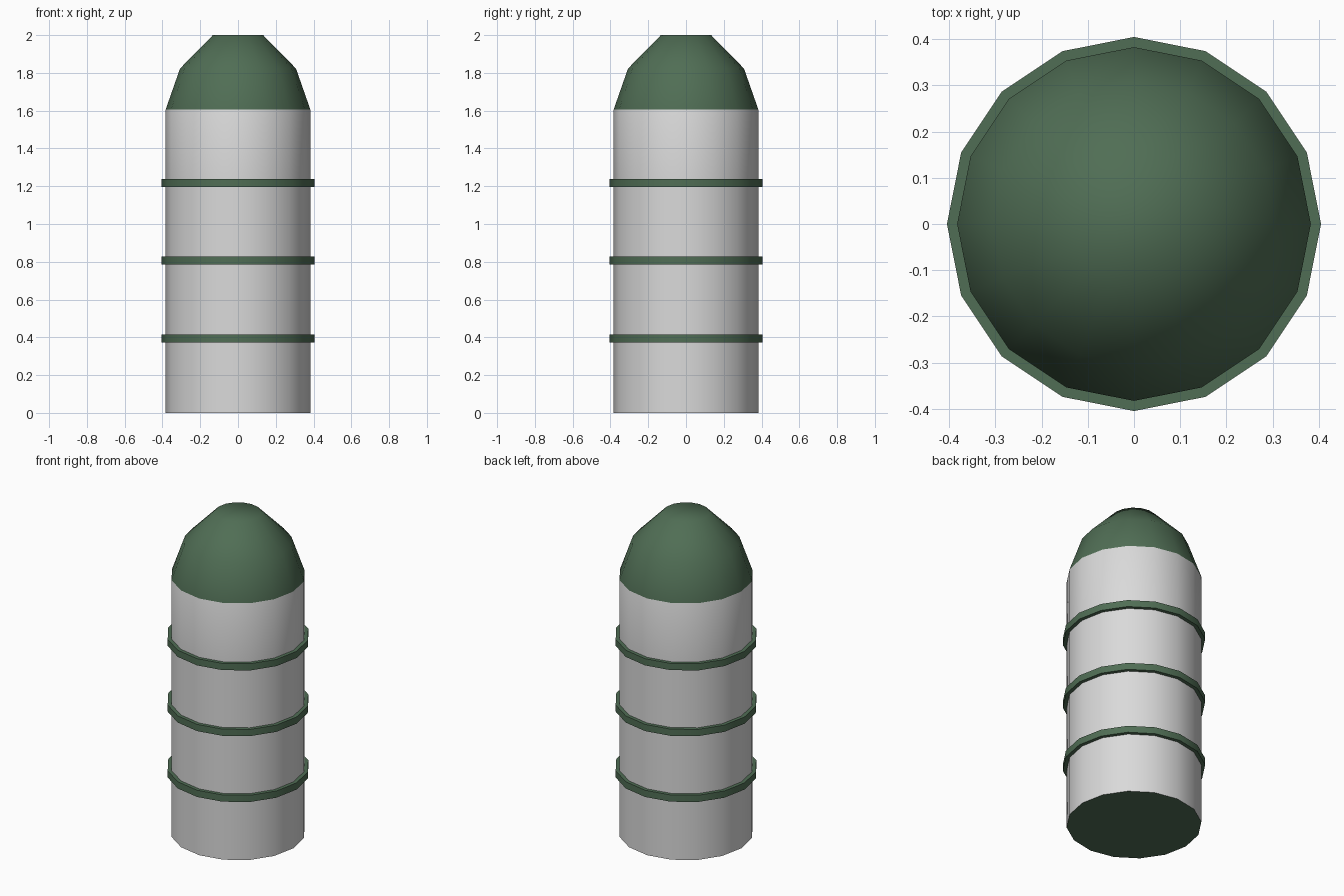
import bpy, bmesh, math

if "Cube" in bpy.data.objects:
    bpy.data.objects.remove(bpy.data.objects["Cube"])

SIDES = 16


def material(name, rgb):
    m = bpy.data.materials.new(name)
    m.diffuse_color = (*rgb, 1)
    m.use_nodes = True
    m.node_tree.nodes["Principled BSDF"].inputs["Base Color"].default_value = m.diffuse_color
    return m


grey = material("light grey", (0.70, 0.70, 0.70))
green = material("dark green", (0.08, 0.155, 0.09))

R, RB = 0.383, 0.405          # body and band radii
Z_DOME = 1.606                # where the nose starts

# Profile: straight body, three raised bands, faceted nose
profile = [(R, 0)]
for z in (0.394, 0.806, 1.217):
    profile += [(R, z - 0.021), (RB, z - 0.021), (RB, z + 0.021), (R, z + 0.021)]
profile += [(R, Z_DOME), (0.307, 1.823), (0.133, 2.0)]

# Lathe the profile
bm = bmesh.new()
rings = [[bm.verts.new((r * math.cos(2 * math.pi * i / SIDES),
                        r * math.sin(2 * math.pi * i / SIDES), z))
          for i in range(SIDES)] for r, z in profile]
for a, b in zip(rings, rings[1:]):
    for i in range(SIDES):
        j = (i + 1) % SIDES
        bm.faces.new((a[i], a[j], b[j], b[i]))
bm.faces.new(rings[-1])
bm.faces.new(rings[0][::-1])

# Green on nose, base and bands; grey on the plain body
for f in bm.faces:
    band = any(math.hypot(v.co.x, v.co.y) > R + 0.01 for v in f.verts)
    nose = f.calc_center_median().z > Z_DOME
    base = f.normal.z < -0.9 or all(v.co.z == 0 for v in f.verts)
    f.material_index = 1 if band or nose or base else 0

mesh = bpy.data.meshes.new("banded_capsule")
bm.to_mesh(mesh)
bm.free()
mesh.materials.append(grey)
mesh.materials.append(green)
obj = bpy.data.objects.new("banded_capsule", mesh)
bpy.context.collection.objects.link(obj)
bpy.context.view_layer.objects.active = obj
obj.select_set(True)
bpy.ops.object.shade_smooth_by_angle(angle=math.radians(55))
